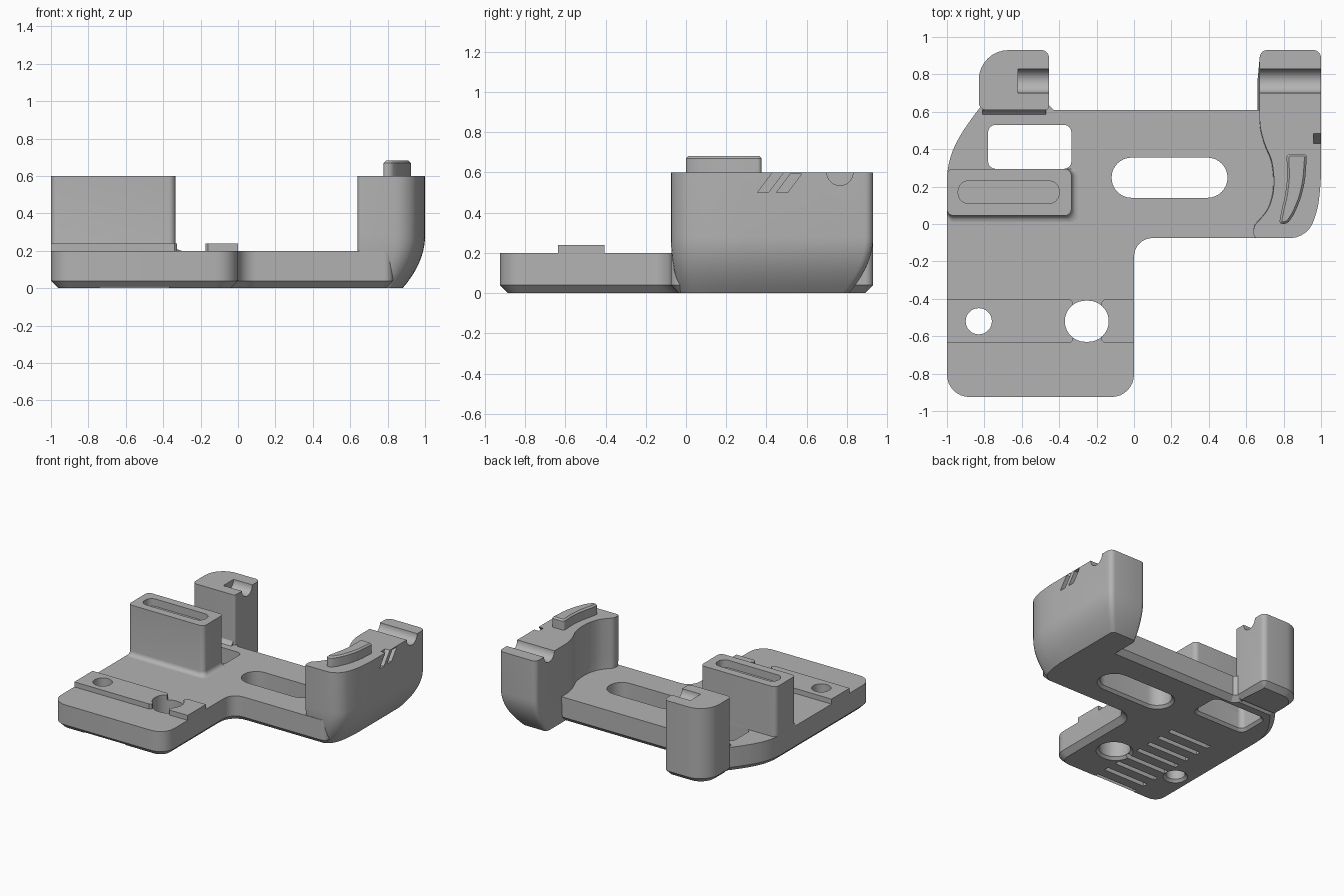
import bpy, bmesh, math
from mathutils import Vector

if "Cube" in bpy.data.objects:
    bpy.data.objects.remove(bpy.data.objects["Cube"])

grey = bpy.data.materials.new("plain_grey")
grey.diffuse_color = (0.45, 0.45, 0.45, 1)
grey.use_nodes = True
grey.node_tree.nodes["Principled BSDF"].inputs["Base Color"].default_value = grey.diffuse_color


def rounded(corners, n=8):
    """Closed outline from (x, y, radius) corners, counter-clockwise."""
    out = []
    for i, (x, y, r) in enumerate(corners):
        p = Vector((x, y))
        if r == 0:
            new = [p]
        else:
            q = Vector(corners[i - 1][:2])
            s = Vector(corners[(i + 1) % len(corners)][:2])
            a, b = p + (q - p).normalized() * r, p + (s - p).normalized() * r
            ha, hb = a.lerp(p, 0.5523), b.lerp(p, 0.5523)
            new = []
            for k in range(n + 1):
                t = k / n
                u = 1 - t
                new.append(a * u**3 + ha * 3*u*u*t + hb * 3*u*t*t + b * t**3)
        for v in new:
            if not out or (v - out[-1]).length > 1e-4:
                out.append(v)
    if (out[0] - out[-1]).length < 1e-4:
        out.pop()
    return out


def rect(x0, x1, y0, y1, r=0.0):
    return rounded([(x0, y0, r), (x1, y0, r), (x1, y1, r), (x0, y1, r)])


def inset(pts, d):
    """Move a counter-clockwise outline inward by d (outward if negative)."""
    res = []
    for i, p in enumerate(pts):
        e1 = (p - pts[i - 1]).normalized()
        e2 = (pts[(i + 1) % len(pts)] - p).normalized()
        n1, n2 = Vector((-e1.y, e1.x)), Vector((-e2.y, e2.x))
        res.append(p + (n1 + n2) * (d / max(0.4, 1 + n1.dot(n2))))
    return res


def scaled(pts, cx, cy, sx, sy):
    return [Vector((cx + (p.x - cx) * sx, cy + (p.y - cy) * sy)) for p in pts]


def loft(name, layers, along_x=False):
    """Solid through (height, outline) layers; along_x uses (y, z) outlines."""
    bm = bmesh.new()
    rings = []
    for h, pts in layers:
        rings.append([bm.verts.new((h, p.x, p.y) if along_x else (p.x, p.y, h)) for p in pts])
    n = len(rings[0])
    for a, b in zip(rings, rings[1:]):
        for i in range(n):
            j = (i + 1) % n
            bm.faces.new((a[i], a[j], b[j], b[i]))
    bm.faces.new(rings[0])
    bm.faces.new(rings[-1])
    bmesh.ops.recalc_face_normals(bm, faces=bm.faces)
    me = bpy.data.meshes.new(name)
    bm.to_mesh(me)
    bm.free()
    me.materials.append(grey)
    ob = bpy.data.objects.new(name, me)
    bpy.context.collection.objects.link(ob)
    return ob


def activate(ob):
    bpy.ops.object.select_all(action='DESELECT')
    ob.select_set(True)
    bpy.context.view_layer.objects.active = ob


def cut(ob, cutter):
    m = ob.modifiers.new("cut", 'BOOLEAN')
    m.operation, m.solver, m.object = 'DIFFERENCE', 'EXACT', cutter
    activate(ob)
    bpy.ops.object.modifier_apply(modifier="cut")
    bpy.data.objects.remove(cutter)


# base plate with chamfered underside
outline = rounded([(-1, -0.925, .12), (0, -0.925, .12), (0, -0.075, .1), (0.83, -0.075, .05),
                   (0.83, 0.61, 0), (0.64, 0.61, 0), (-0.43, 0.61, 0), (-0.47, 0.65, 0),
                   (-0.80, 0.65, 0), (-0.85, 0.59, .05), (-0.94, 0.46, .06), (-1, 0.32, .08)])
base = loft("base_plate", [(0, inset(outline, .04)), (.04, outline), (.2, outline)])

# raised strip in two pieces
strips = [loft("strip_long", [(.15, o), (.24, o)]) for o in
          [rounded([(-1, -.635, 0), (-.34, -.635, 0), (-.325, -.62, 0), (-.325, -.42, 0),
                    (-.34, -.405, 0), (-1, -.405, 0)])]]
o = rounded([(-.16, -.635, 0), (0, -.635, 0), (0, -.405, 0), (-.16, -.405, 0),
             (-.175, -.42, 0), (-.175, -.62, 0)])
strips.append(loft("strip_short", [(.15, o), (.24, o)]))

# through holes with countersunk undersides
holes = [rect(-.78, -.335, .295, .53, .04), rect(-.12, .5, .14, .355, .1075),
         rect(-.9, -.76, -.59, -.45, .07), rect(-.37, -.135, -.63, -.41, .11)]
for i, h in enumerate(holes):
    for part in [base] + (strips if i > 1 else []):
        cut(part, loft("hole", [(-.01, inset(h, -.03)), (.02, h), (.3, h)]))

# grip grooves underneath
for k in range(8):
    y = -.875 + .12 * k
    g = rect(-.74, -.37, y - .02, y + .02)
    cut(base, loft("groove", [(-.02, g), (.04, g)]))

# left block with flared foot and a slot in its top
o = rect(-1, -.335, .045, .295, .035)
layers = []
for k in range(6):
    f = .035 * (1 - math.sin(k / 5 * math.pi / 2))
    h = .2 + .035 * (1 - math.cos(k / 5 * math.pi / 2))
    layers.append((h, scaled(o, -1, .295, 1 + f / .665, 1 + f / .25)))
block = loft("left_block", [(.15, layers[0][1])] + layers + [(.6, o)])
slot = rect(-.94, -.4, .11, .23, .055)
cut(block, loft("slot", [(.54, slot), (.7, slot)]))

# left rear post
o = rounded([(-.83, .61, .04), (-.455, .61, .02), (-.455, .93, .04), (-.83, .93, .16)])
post = loft("rear_post", [(0, inset(o, .04)), (.04, o), (.6, o)])
o = rect(-.81, -.47, .585, .7)
foot = loft("rear_post_foot", [(.15, o), (.2, o), (.21, rect(-.81, -.47, .597, .7)),
                               (.23, rect(-.81, -.47, .61, .7))])

# right tower, its underside curving in towards the base
o = rounded([(.64, -.075, .02), (.92, -.075, .08), (.98, .06, .06), (1, .22, .07),
             (1, .93, .04), (.672, .93, .04), (.672, .52, .04), (.70, .42, .04),
             (.735, .35, .03), (.75, .25, .04), (.745, .16, .03), (.72, .08, .03),
             (.68, .03, .02), (.64, -.01, .02)], 5)
layers = []
for k in range(11):
    h = .28 * k / 10
    f = .12 * (1 - k / 10) ** 2
    layers.append((h, scaled(o, .64, .2, 1 - f / .36, 1 - f / .73)))
tower = loft("right_tower", layers + [(.6, o)])

# round channels across both uprights
ring = [Vector((.765 + .065 * math.cos(a * math.pi / 16), .6 + .065 * math.sin(a * math.pi / 16)))
        for a in range(32)]
cut(tower, loft("channel", [(.6, ring), (1.1, ring)], True))
cut(post, loft("channel", [(-.62, ring), (-.4, ring)], True))

# slanted vents on the tower's outer side
for y, top in ((.355, .62), (.45, .592)):
    s = (top - .5) * .75
    o = [Vector(p) for p in ((y, .5), (y + .055, .5), (y + .055 + s, top), (y + s, top))]
    cut(tower, loft("vent", [(.96, o), (1.05, o)], True))

# curved key on the tower top
o = rounded([(.775, .0, .02), (.82, .0, .02), (.855, .05, .02), (.89, .13, .03),
             (.915, .23, .04), (.925, .375, .02), (.815, .375, .02), (.82, .25, .03),
             (.808, .15, .03), (.79, .08, .02)], 5)
loft("curved_key", [(.58, o), (.67, o), (.682, inset(o, .012))])

for ob in list(bpy.context.scene.objects):
    activate(ob)
    bpy.ops.object.shade_smooth_by_angle(angle=math.radians(28))
